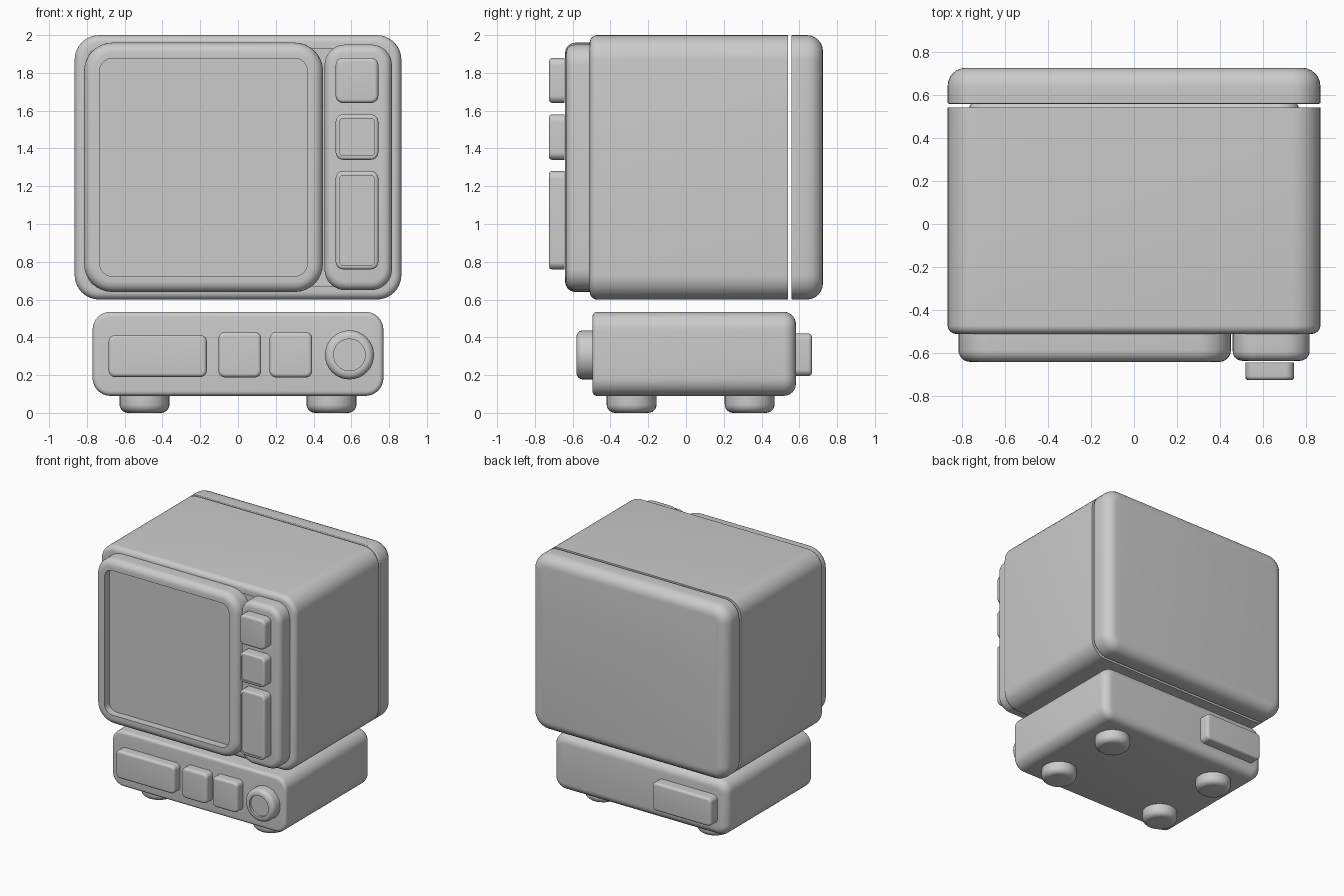
import bpy, bmesh
from math import sin, cos, pi, radians

cube = bpy.data.objects.get("Cube")
if cube:
    bpy.data.objects.remove(cube, do_unlink=True)

# One plain grey for the whole model
GREY = (0.6, 0.6, 0.6, 1)
mat = bpy.data.materials.new("plain grey")
mat.use_nodes = True
mat.diffuse_color = GREY
bsdf = mat.node_tree.nodes["Principled BSDF"]
bsdf.inputs["Base Color"].default_value = GREY
bsdf.inputs["Roughness"].default_value = 0.6


def outline(u0, u1, v0, v1, r, inset, seg):
    """Rounded rectangle, shrunk by inset."""
    r = max(r - inset, 0.006)
    u0, u1, v0, v1 = u0 + inset, u1 - inset, v0 + inset, v1 - inset
    corners = [(u1 - r, v1 - r), (u0 + r, v1 - r), (u0 + r, v0 + r), (u1 - r, v0 + r)]
    return [(cu + r * cos((k + i / seg) * pi / 2), cv + r * sin((k + i / seg) * pi / 2))
            for k, (cu, cv) in enumerate(corners) for i in range(seg + 1)]


def block(name, u, v, depth, r, front=0.02, back=0.0, recess=None, upright=False, seg=8):
    """Rounded block lofted along its depth, with soft front and back rims.
    recess = (margin, sunk depth) sinks a panel into the front."""
    d0, d1 = depth
    steps = 6
    stations = []
    if recess:
        stations += [(d0 + recess[1], recess[0]), (d0, recess[0])]
    if front:
        for i in range(steps + 1):
            a = i / steps * pi / 2
            stations.append((d0 + front * (1 - sin(a)), front * (1 - cos(a))))
        stations = stations[:-(steps + 1)] + [
            (d0 + front * (1 - cos(i / steps * pi / 2)), front * (1 - sin(i / steps * pi / 2)))
            for i in range(steps + 1)]
    else:
        stations.append((d0, 0))
    if back:
        for i in range(steps + 1):
            a = i / steps * pi / 2
            stations.append((d1 - back * (1 - sin(a)), back * (1 - cos(a))))
    else:
        stations.append((d1, 0))

    bm = bmesh.new()
    rings = []
    for d, inset in stations:
        pts = outline(*u, *v, r, inset, seg)
        rings.append([bm.verts.new((p, q, d) if upright else (p, d, q)) for p, q in pts])
    for a, b in zip(rings, rings[1:]):
        n = len(a)
        for i in range(n):
            j = (i + 1) % n
            bm.faces.new((a[i], a[j], b[j], b[i]))
    bm.faces.new(rings[0])
    bm.faces.new(rings[-1])
    bmesh.ops.remove_doubles(bm, verts=bm.verts, dist=0.0002)
    bmesh.ops.recalc_face_normals(bm, faces=bm.faces)
    mesh = bpy.data.meshes.new(name)
    bm.to_mesh(mesh)
    bm.free()
    mesh.materials.append(mat)
    obj = bpy.data.objects.new(name, mesh)
    bpy.context.collection.objects.link(obj)
    bpy.ops.object.select_all(action='DESELECT')
    obj.select_set(True)
    bpy.context.view_layer.objects.active = obj
    bpy.ops.object.shade_smooth_by_angle(angle=radians(35))
    return obj


# Upper cabinet: main shell with a shallow front well, and separate back cover
WIDE, TALL = (-0.865, 0.865), (0.6, 2.0)
block("cabinet_shell", WIDE, TALL, (-0.51, 0.54), 0.13, front=0.04, recess=(0.07, 0.01))
block("cabinet_back_cover", WIDE, TALL, (0.558, 0.725), 0.13, front=0.006, back=0.085)

# Screen frame with sunken screen, and the control panel beside it
block("screen_frame", (-0.815, 0.45), (0.64, 1.96), (-0.64, -0.49), 0.15,
      front=0.055, recess=(0.083, 0.06))
block("control_panel", (0.458, 0.815), (0.65, 1.95), (-0.635, -0.49), 0.11, front=0.045)

# Column of controls
block("upper_button", (0.517, 0.743), (1.64, 1.88), (-0.725, -0.642), 0.04, front=0.02)
for name, span in (("middle_button", (1.34, 1.58)), ("lower_slot", (0.76, 1.28))):
    block(name, (0.517, 0.743), span, (-0.725, -0.642), 0.04, front=0.015,
          recess=(0.022, 0.008))

# Base unit
block("base_unit", (-0.77, 0.77), (0.09, 0.535), (-0.495, 0.582), 0.095,
      front=0.025, back=0.065)
block("base_display", (-0.685, -0.165), (0.19, 0.412), (-0.57, -0.48), 0.035, front=0.02)
block("base_rear_socket", (-0.685, -0.165), (0.195, 0.42), (0.56, 0.667), 0.035,
      front=0, back=0.02)
for name, x in (("base_button_a", 0.01), ("base_button_b", 0.28)):
    block(name, (x - 0.113, x + 0.113), (0.188, 0.428), (-0.57, -0.48), 0.035, front=0.02)

# Round knob with dished face
block("base_knob", (0.46, 0.72), (0.177, 0.437), (-0.58, -0.48), 0.13,
      front=0.035, recess=(0.046, 0.02))

# Four round feet
for side, x in (("right", -0.495), ("left", 0.495)):
    for end, y in (("front", -0.288), ("rear", 0.337)):
        block(f"{end}_{side}_foot", (x - 0.132, x + 0.132), (y - 0.132, y + 0.132),
              (0, 0.1), 0.132, front=0.045, upright=True)
